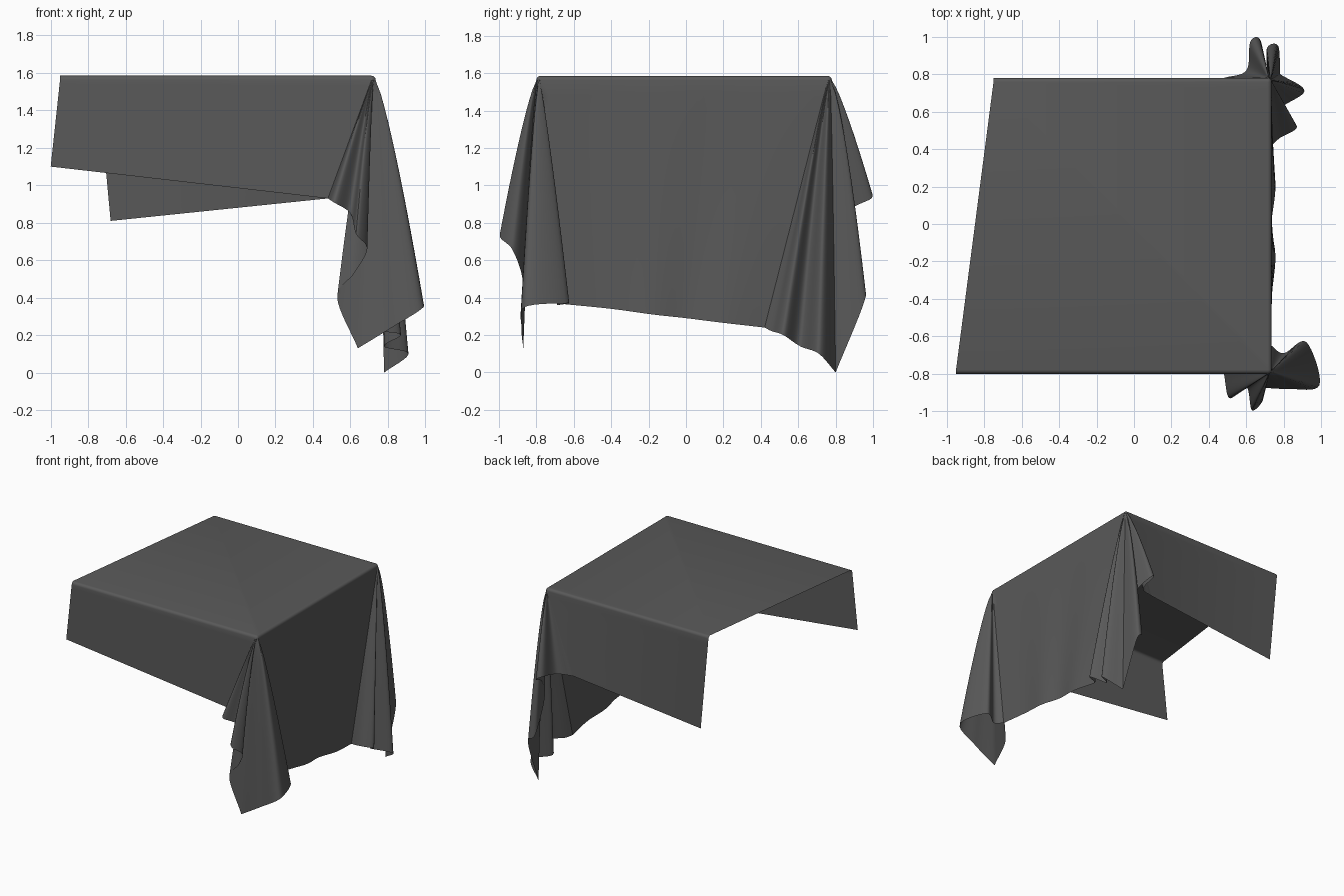
import bpy, bmesh, math
from mathutils import Vector

if "Cube" in bpy.data.objects:
    bpy.data.objects.remove(bpy.data.objects["Cube"], do_unlink=True)

TOP, R = 1.585, 0.022           # table height and rounding of its edges
FRONT, BACK, SIDE = -0.80, 0.78, 0.735
ARC_ROWS, DROP_ROWS = 4, 16


def spline(points, n=8):
    """Smooth curve through the points, without the last one."""
    p = [Vector(q) for q in points]
    p = [2 * p[0] - p[1]] + p + [2 * p[-1] - p[-2]]
    out = []
    for a, b, c, d in zip(p, p[1:], p[2:], p[3:]):
        for i in range(n):
            t = i / n
            out.append(0.5 * (2 * b + (c - a) * t + (2 * a - 5 * b + 4 * c - d) * t ** 2
                              + (3 * b - a - 3 * c + d) * t ** 3))
    return out


def column(start, angle, end, power=1.0):
    """One strand of cloth: off the table edge, round it and down to the hem."""
    out = Vector((math.cos(angle), math.sin(angle), 0))
    col = []
    for i in range(ARC_ROWS + 1):
        a = math.pi / 2 * i / ARC_ROWS
        col.append(start + out * R * math.sin(a) - Vector((0, 0, R * (1 - math.cos(a)))))
    b = col[-1]
    for i in range(1, DROP_ROWS + 1):
        t = i / DROP_ROWS
        p = b.lerp(end, t ** power)
        p.z = b.z + (end.z - b.z) * t
        col.append(p)
    return col


def panel(a0, a1, angle, hem):
    """Flat hanging side."""
    n = len(hem) - 1
    return [column(a0.lerp(a1, i / n), angle, e) for i, e in enumerate(hem)]


def fan(corner, angle, hem):
    """Fluted folds spreading from a table corner."""
    n = len(hem) - 1
    return [column(corner, angle + math.pi / 2 * i / n, e, 1 - 0.3 * math.sin(math.pi * i / n))
            for i, e in enumerate(hem)]


# Hem of the front corner folds, split at the pointed cloth corner
front_tip = (0.64, -0.87, 0.13)
front_hem = spline([(0.48, FRONT, 0.93), (0.51, -0.93, 0.91), (0.60, -0.87, 0.85),
                    (0.63, -0.995, 0.74), (0.69, -0.93, 0.66), (0.62, -0.88, 0.53),
                    (0.53, -0.87, 0.40), front_tip])
front_hem += spline([front_tip, (0.82, -0.88, 0.24), (0.99, -0.86, 0.35),
                     (0.92, -0.63, 0.37), (0.80, -0.69, 0.36), (SIDE, -0.65, 0.365)])
front_hem.append(Vector((SIDE, -0.65, 0.365)))

# Hem of the back corner folds
back_tip = (0.78, 0.80, 0.0)
back_hem = spline([(SIDE, 0.42, 0.24), (0.78, 0.46, 0.22), (0.87, 0.52, 0.20), (0.78, 0.61, 0.14),
                   (0.91, 0.71, 0.10), back_tip])
back_hem += spline([back_tip, (0.77, 0.95, 0.37), (0.71, 0.94, 0.45), (0.71, 0.82, 0.70),
                    (0.70, 0.87, 0.86), (0.67, 0.99, 0.93), (0.62, 0.97, 0.96),
                    (0.60, 0.82, 0.93), (0.48, BACK, 0.93)])
back_hem.append(Vector((0.48, BACK, 0.93)))

# Gently waving hem of the long side
side_hem = spline([front_hem[-1], (SIDE, -0.4, 0.34), (0.755, -0.18, 0.31), (SIDE, 0, 0.29),
                   (0.755, 0.2, 0.265), back_hem[0]]) + [back_hem[0]]

# Table corners, inset by the rounding
front_end = Vector((-0.95, FRONT + R, TOP))
front_corner = Vector((SIDE - R, FRONT + R, TOP))
back_corner = Vector((SIDE - R, BACK - R, TOP))
back_end = Vector((-0.75, BACK - R, TOP))

down, right_way, up = -math.pi / 2, 0.0, math.pi / 2
strands = panel(front_end, front_corner, down, [Vector((-1.0, FRONT, 1.10)), front_hem[0]])
strands += fan(front_corner, down, front_hem)
strands += panel(front_corner, back_corner, right_way, side_hem)
strands += fan(back_corner, right_way, back_hem)
strands += panel(back_corner, back_end, up, [back_hem[-1], Vector((-0.68, BACK, 0.81))])

# Weave the strands into one sheet and close the top
bm = bmesh.new()
grid = [[bm.verts.new(p) for p in s] for s in strands]
for a, b in zip(grid, grid[1:]):
    for i in range(len(a) - 1):
        bm.faces.new((a[i], a[i + 1], b[i + 1], b[i]))
bm.faces.new([s[0] for s in grid])
bmesh.ops.remove_doubles(bm, verts=bm.verts, dist=0.0005)
bmesh.ops.dissolve_degenerate(bm, edges=bm.edges, dist=0.0001)
bmesh.ops.recalc_face_normals(bm, faces=bm.faces)
if max(bm.faces, key=lambda f: f.calc_area()).normal.z < 0:
    bmesh.ops.reverse_faces(bm, faces=bm.faces)

mesh = bpy.data.meshes.new("tablecloth")
bm.to_mesh(mesh)
bm.free()
cloth = bpy.data.objects.new("tablecloth", mesh)
bpy.context.collection.objects.link(cloth)

grey = bpy.data.materials.new("dark grey cloth")
grey.use_nodes = True
colour = (0.1, 0.1, 0.1, 1)
grey.diffuse_color = colour
grey.node_tree.nodes["Principled BSDF"].inputs["Base Color"].default_value = colour
mesh.materials.append(grey)

bpy.ops.object.select_all(action="DESELECT")
cloth.select_set(True)
bpy.context.view_layer.objects.active = cloth
bpy.ops.object.shade_smooth_by_angle(angle=math.radians(50))
